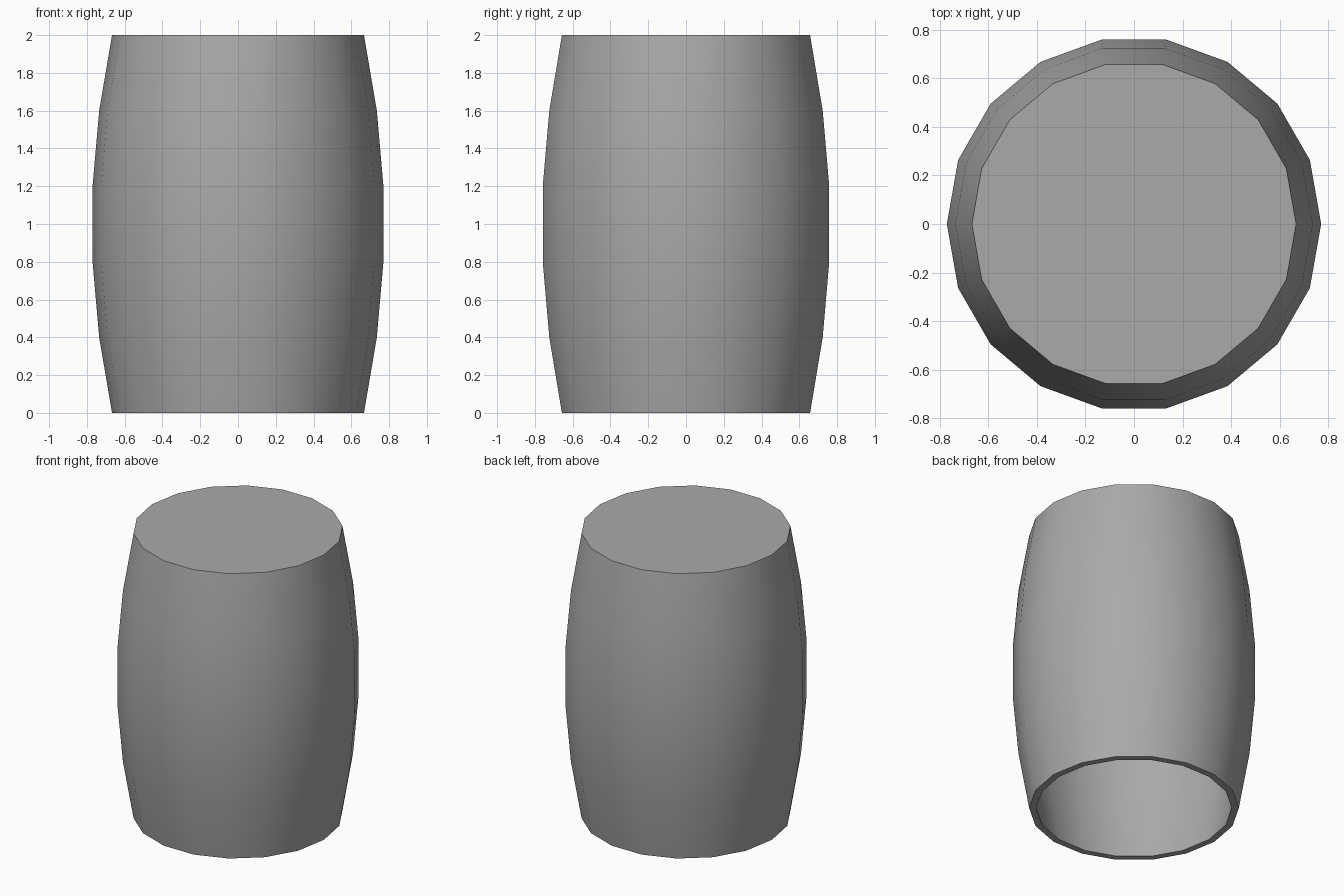
import bpy, bmesh, math

if "Cube" in bpy.data.objects:
    bpy.data.objects.remove(bpy.data.objects["Cube"])

SIDES = 18
WALL = 0.045

grey = bpy.data.materials.new("plain grey")
grey.diffuse_color = (0.4, 0.4, 0.4, 1)
grey.use_nodes = True
grey.node_tree.nodes["Principled BSDF"].inputs["Base Color"].default_value = grey.diffuse_color

# Bulging stave profile: (radius, height)
outer = [(0.667, 0), (0.735, 0.4), (0.77, 0.8), (0.77, 1.2), (0.735, 1.6), (0.667, 2)]
inner = [(r - WALL, min(z, 2 - WALL)) for r, z in outer]

bm = bmesh.new()


def ring(radius, z):
    return [bm.verts.new((radius * math.cos(math.tau * i / SIDES),
                          radius * math.sin(math.tau * i / SIDES), z))
            for i in range(SIDES)]


# Outer and inner walls, joined by the rim round the open bottom
rings = [ring(r, z) for r, z in inner[::-1] + outer]
for a, b in zip(rings, rings[1:]):
    for i in range(SIDES):
        j = (i + 1) % SIDES
        bm.faces.new((a[i], a[j], b[j], b[i]))

# Closed lid, top and underside
bm.faces.new(rings[-1])
bm.faces.new(rings[0])
bmesh.ops.recalc_face_normals(bm, faces=bm.faces)

mesh = bpy.data.meshes.new("barrel")
bm.to_mesh(mesh)
bm.free()
mesh.materials.append(grey)
barrel = bpy.data.objects.new("barrel", mesh)
bpy.context.collection.objects.link(barrel)

# Smooth staves, crisp rims
bpy.context.view_layer.objects.active = barrel
barrel.select_set(True)
bpy.ops.object.shade_smooth_by_angle(angle=math.radians(30))
